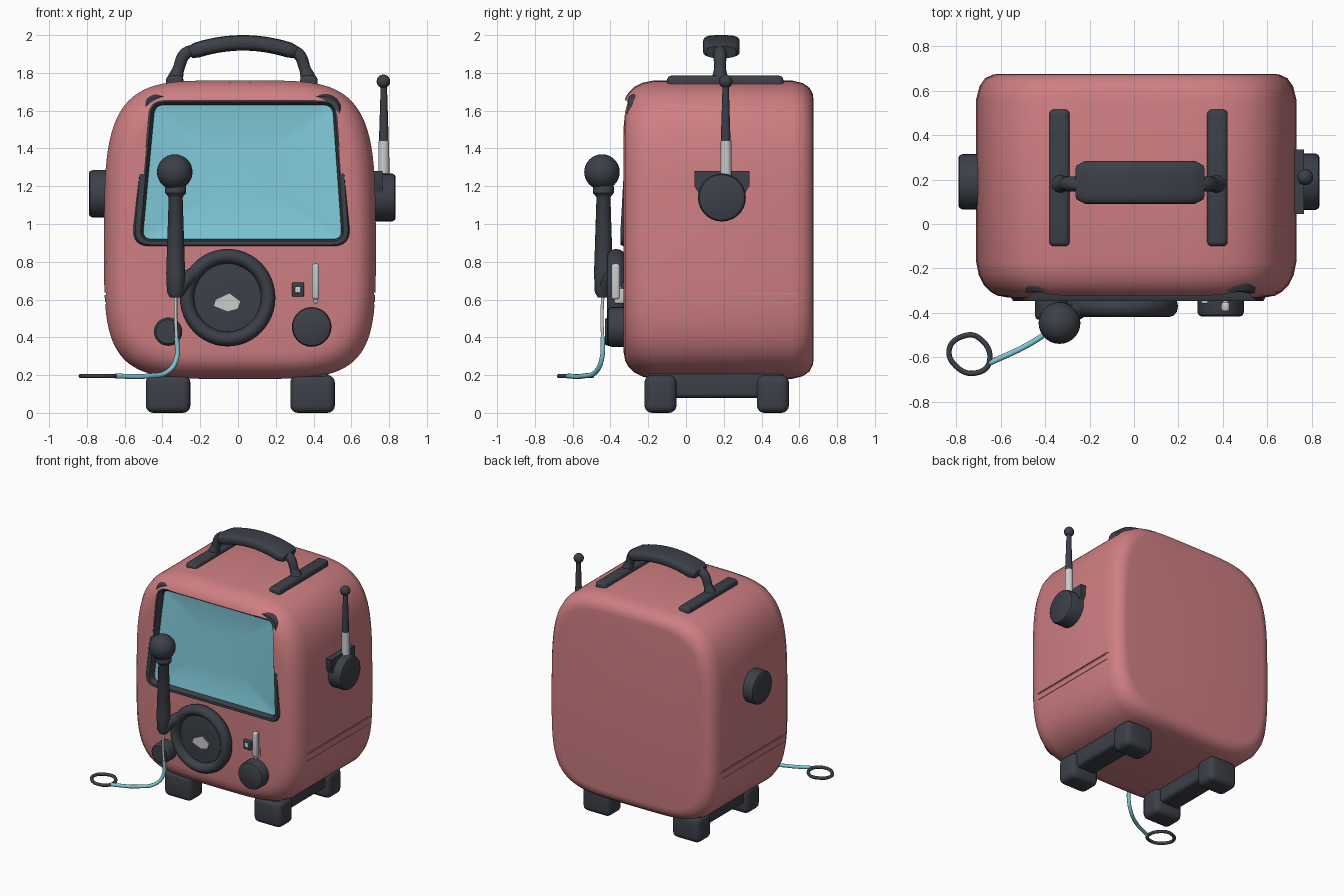
import bpy, bmesh, math
from mathutils import Vector

if "Cube" in bpy.data.objects:
    bpy.data.objects.remove(bpy.data.objects["Cube"])


def material(name, rgb):
    m = bpy.data.materials.new(name)
    m.diffuse_color = (*rgb, 1)
    m.use_nodes = True
    m.node_tree.nodes["Principled BSDF"].inputs["Base Color"].default_value = m.diffuse_color
    return m


ROSE = material("rose shell", (0.62, 0.21, 0.225))
DARK = material("charcoal", (0.045, 0.051, 0.064))
TEAL = material("teal", (0.21, 0.58, 0.68))
GREY = material("light grey", (0.6, 0.6, 0.6))


def activate(ob):
    bpy.ops.object.select_all(action='DESELECT')
    ob.select_set(True)
    bpy.context.view_layer.objects.active = ob


def smooth(ob, angle=38):
    activate(ob)
    bpy.ops.object.shade_smooth_by_angle(angle=math.radians(angle))
    return ob


def finish(name, bm, mat):
    bmesh.ops.recalc_face_normals(bm, faces=bm.faces)
    me = bpy.data.meshes.new(name)
    bm.to_mesh(me)
    bm.free()
    me.materials.append(mat)
    ob = bpy.data.objects.new(name, me)
    bpy.context.collection.objects.link(ob)
    return smooth(ob)


def loft(name, loops, mat, ring=False):
    """Skin between equal loops; ring joins last to first, otherwise the ends are capped."""
    bm = bmesh.new()
    vs = [[bm.verts.new(p) for p in lp] for lp in loops]
    n = len(vs[0])
    pairs = list(zip(vs, vs[1:])) + ([(vs[-1], vs[0])] if ring else [])
    for a, b in pairs:
        for i in range(n):
            j = (i + 1) % n
            bm.faces.new((a[i], a[j], b[j], b[i]))
    if not ring:
        bm.faces.new(vs[0])
        bm.faces.new(vs[-1])
    return finish(name, bm, mat)


def lathe(name, profile, origin, axis, mat, n=32):
    """Turn (radius, height) points around an axis."""
    rot = Vector((0, 0, 1)).rotation_difference(Vector(axis))
    o = Vector(origin)
    loops = [[o + rot @ Vector((r * math.cos(k * math.tau / n), r * math.sin(k * math.tau / n), h))
              for k in range(n)] for r, h in profile]
    return loft(name, loops, mat)


def box(name, lo, hi, bevel, mat, seg=4):
    bm = bmesh.new()
    bmesh.ops.create_cube(bm, size=1)
    for v in bm.verts:
        v.co = [(a + b) / 2 + c * (b - a) for a, b, c in zip(lo, hi, v.co)]
    if bevel:
        bmesh.ops.bevel(bm, geom=bm.edges[:], offset=bevel, segments=seg, profile=0.5, affect='EDGES')
    return finish(name, bm, mat)


def tube(name, pts, radii, mat, cyclic=False):
    cu = bpy.data.curves.new(name, 'CURVE')
    cu.dimensions, cu.bevel_depth, cu.bevel_resolution = '3D', 1, 3
    cu.use_fill_caps, cu.resolution_u = True, 8
    sp = cu.splines.new('BEZIER')
    sp.bezier_points.add(len(pts) - 1)
    sp.use_cyclic_u = cyclic
    for b, p, r in zip(sp.bezier_points, pts, radii):
        b.co, b.radius = p, r
        b.handle_left_type = b.handle_right_type = 'AUTO'
    ob = bpy.data.objects.new(name, cu)
    bpy.context.collection.objects.link(ob)
    cu.materials.append(mat)
    activate(ob)
    bpy.ops.object.convert(target='MESH')
    return smooth(bpy.context.view_layer.objects.active)


def ball(name, c, r, mat):
    bm = bmesh.new()
    bmesh.ops.create_uvsphere(bm, u_segments=28, v_segments=16, radius=r)
    bmesh.ops.translate(bm, verts=bm.verts, vec=c)
    return finish(name, bm, mat)


def carve(ob, cutter):
    m = ob.modifiers.new("cut", 'BOOLEAN')
    m.operation, m.object, m.solver = 'DIFFERENCE', cutter, 'EXACT'
    activate(ob)
    bpy.ops.object.modifier_apply(modifier=m.name)
    bpy.data.objects.remove(cutter)


def spow(v, e):
    return math.copysign(abs(v) ** e, v)


# body shell: barrel outline lofted from back to front with rounded rims
def outline(y, inset, n=96, e=2 / 4.6):
    pts = []
    for k in range(n):
        a = k * math.tau / n
        s, c = spow(math.sin(a), e), spow(math.cos(a), e)
        w = (0.72 - inset) * (1 - 0.06 * max(0, s) ** 2)
        pts.append((0.01 + w * c, y, 0.97 + (0.79 - inset) * s))
    return pts


rims = [(0.675, 0.10), (0.672, 0.075), (0.655, 0.04), (0.62, 0.015), (0.56, 0), (0.2, 0), (-0.17, 0),
        (-0.23, 0.012), (-0.275, 0.035), (-0.305, 0.065), (-0.322, 0.095), (-0.33, 0.14)]
body = loft("body_shell", [outline(y, i) for y, i in rims], ROSE)


# screen outlines: rounded tapering quads
def rounded(corners, r, n=8):
    pts, cs = [], [Vector(c) for c in corners]
    for i, c in enumerate(cs):
        p = c + (cs[i - 1] - c).normalized() * r
        q = c + (cs[(i + 1) % 4] - c).normalized() * r
        for k in range(n + 1):
            t = k / n
            pts.append(p * (1 - t) ** 2 + c * 2 * t * (1 - t) + q * t * t)
    return pts


outer = rounded([(-0.565, 0.88), (0.60, 0.88), (0.545, 1.69), (-0.505, 1.69)], 0.10)
inner = rounded([(-0.505, 0.92), (0.55, 0.92), (0.50, 1.63), (-0.44, 1.63)], 0.05)


def screen_loop(t, y, scale=1.0):
    pts = []
    for a, b in zip(outer, inner):
        p = Vector((0.02, 1.27)) + (a.lerp(b, t) - Vector((0.02, 1.27))) * scale
        pts.append((p.x, y + 0.045 * ((p.y - 0.88) / 0.8) ** 2, p.y))
    return pts


# recess, frame and dished glass
carve(body, loft("recess_cutter", [screen_loop(0.6, -0.6), screen_loop(0.6, -0.22)], ROSE))
for s in (-1, 1):
    for z in (0.575, 0.625):
        carve(body, box("seam_cutter", (0.01 + s * 0.76 - 0.05, -0.5, z), (0.01 + s * 0.76 + 0.05, 0.9, z + 0.012), 0, ROSE))
smooth(body)
loft("screen_frame", [screen_loop(t, y) for t, y in
     [(0, -0.23), (0, -0.325), (0.25, -0.347), (0.75, -0.347), (1, -0.325), (1, -0.23)]], DARK, ring=True)
loft("screen_glass", [screen_loop(0.95, -0.25), screen_loop(0.95, -0.305), screen_loop(1, -0.29, 0.8),
                      screen_loop(1, -0.28, 0.45)], TEAL)

# round speaker with ring and grey badge
front = (0, -1, 0)
lathe("speaker_disc", [(0.20, -0.03), (0.20, 0.035), (0.17, 0.042), (0.02, 0.03)], (-0.055, -0.33, 0.61), front, DARK, 40)
ring = []
for k in range(12):
    a = k * math.tau / 12
    ring.append((0.215 + 0.038 * math.cos(a), 0.04 + 0.048 * math.sin(a)))
bmr = [[(-0.055 + r * math.cos(j * math.tau / 48), -0.33 - h, 0.61 + 1.02 * r * math.sin(j * math.tau / 48))
        for j in range(48)] for r, h in ring]
loft("speaker_ring", bmr, DARK, ring=True)
fan = [(-0.055, 0.535), (0.0, 0.55), (0.015, 0.59), (-0.045, 0.635), (-0.12, 0.60), (-0.13, 0.565)]
loft("speaker_badge", [[(x, y, z) for x, z in fan] for y in (-0.368, -0.376)], GREY)


# knobs on the front and sides
def knob(name, c, axis, r, h):
    lathe(name, [(r, -0.05), (r, h - 0.02), (r * 0.95, h - 0.006), (r * 0.85, h)], c, axis, DARK, 28)


knob("right_knob", (0.39, -0.33, 0.455), front, 0.105, 0.085)
knob("left_knob", (-0.37, -0.33, 0.43), front, 0.075, 0.10)
knob("left_side_knob", (-0.70, 0.19, 1.16), (-1, 0, 0), 0.125, 0.09)
knob("antenna_base", (0.72, 0.19, 1.14), (1, 0, 0), 0.127, 0.115)
flare = [(0.045, 1.28), (0.335, 1.28), (0.335, 1.20), (0.25, 1.06), (0.13, 1.06), (0.045, 1.20)]
loft("antenna_bracket", [[(x, y, z) for y, z in flare] for x in (0.68, 0.765)], DARK)

# slider lever and small switch
box("slider_lever", (0.392, -0.395, 0.60), (0.43, -0.35, 0.79), 0.015, GREY)
box("slider_stem", (0.40, -0.38, 0.58), (0.422, -0.31, 0.66), 0.008, GREY)
box("switch_plate", (0.285, -0.345, 0.615), (0.35, -0.31, 0.69), 0.008, DARK)
box("switch_button", (0.302, -0.358, 0.635), (0.333, -0.33, 0.67), 0.006, GREY)

# antenna
up = (0, 0, 1)
lathe("antenna_lower_rod", [(0.03, 1.2), (0.028, 1.44)], (0.772, 0.212, 0), up, GREY, 20)
lathe("antenna_upper_rod", [(0.026, 1.43), (0.024, 1.5), (0.016, 1.75)], (0.772, 0.21, 0), up, DARK, 20)
ball("antenna_tip", (0.77, 0.21, 1.755), 0.036, DARK)

# microphone, its clip and stem
ball("microphone_head", (-0.335, -0.445, 1.275), 0.094, DARK)
lathe("microphone_handle", [(0.03, 0.61), (0.046, 0.64), (0.05, 0.74), (0.037, 1.14), (0.043, 1.15), (0.056, 1.165),
                            (0.056, 1.195), (0.045, 1.215)], (-0.33, -0.437, 0), up, DARK, 24)
tube("microphone_clip", [(-0.32, -0.43, 0.65), (-0.27, -0.40, 0.71), (-0.2, -0.36, 0.76)], [0.04, 0.04, 0.035], DARK)
tube("microphone_stem", [(-0.33, -0.44, 0.63), (-0.33, -0.445, 0.5), (-0.325, -0.44, 0.38)], [0.009] * 3, GREY)

# cable with end loop
tube("cable", [(-0.325, -0.44, 0.40), (-0.325, -0.445, 0.29), (-0.37, -0.475, 0.22), (-0.48, -0.545, 0.195),
               (-0.65, -0.625, 0.195)], [0.013] * 5, TEAL)
loop = [(-0.65, -0.62), (-0.70, -0.51), (-0.77, -0.505), (-0.83, -0.56), (-0.80, -0.64), (-0.71, -0.67)]
tube("cable_end_loop", [(x, y, 0.195) for x, y in loop], [0.012] * 6, DARK, cyclic=True)

# carry handle: top rails, arms and arched grip
for side, s in (("left", -1), ("right", 1)):
    x = 0.02 + s * 0.355
    box(side + "_handle_rail", (x - 0.046, -0.10, 1.70), (x + 0.046, 0.515, 1.785), 0.022, DARK)
    tube(side + "_handle_arm", [(x, 0.18, 1.76), (x - s * 0.02, 0.18, 1.82), (x - s * 0.055, 0.18, 1.90),
                                (x - s * 0.12, 0.18, 1.925)], [0.046, 0.032, 0.034, 0.03], DARK)
grip = []
for k in range(17):
    t = k / 8 - 1
    f = 0.8 if abs(t) == 1 else 1
    tilt = 0.35 * t
    lp = []
    for j in range(24):
        a = j * math.tau / 24
        h = 0.041 * f * spow(math.sin(a), 0.6)
        lp.append((0.027 + 0.28 * t + h * math.sin(tilt), 0.187 + 0.097 * f * spow(math.cos(a), 0.6),
                   1.959 - 0.05 * t * t + h * math.cos(tilt)))
    grip.append(lp)
loft("handle_grip", grip, DARK)

# skids and feet
for side, x in (("left", -0.37), ("right", 0.395)):
    box(side + "_skid_bar", (x - 0.085, -0.2, 0.08), (x + 0.085, 0.52, 0.22), 0.025, DARK)
    for end, y in (("front", -0.135), ("back", 0.46)):
        box(f"{side}_{end}_foot", (x - 0.118, y - 0.085, 0.0), (x + 0.118, y + 0.085, 0.20), 0.04, DARK)
